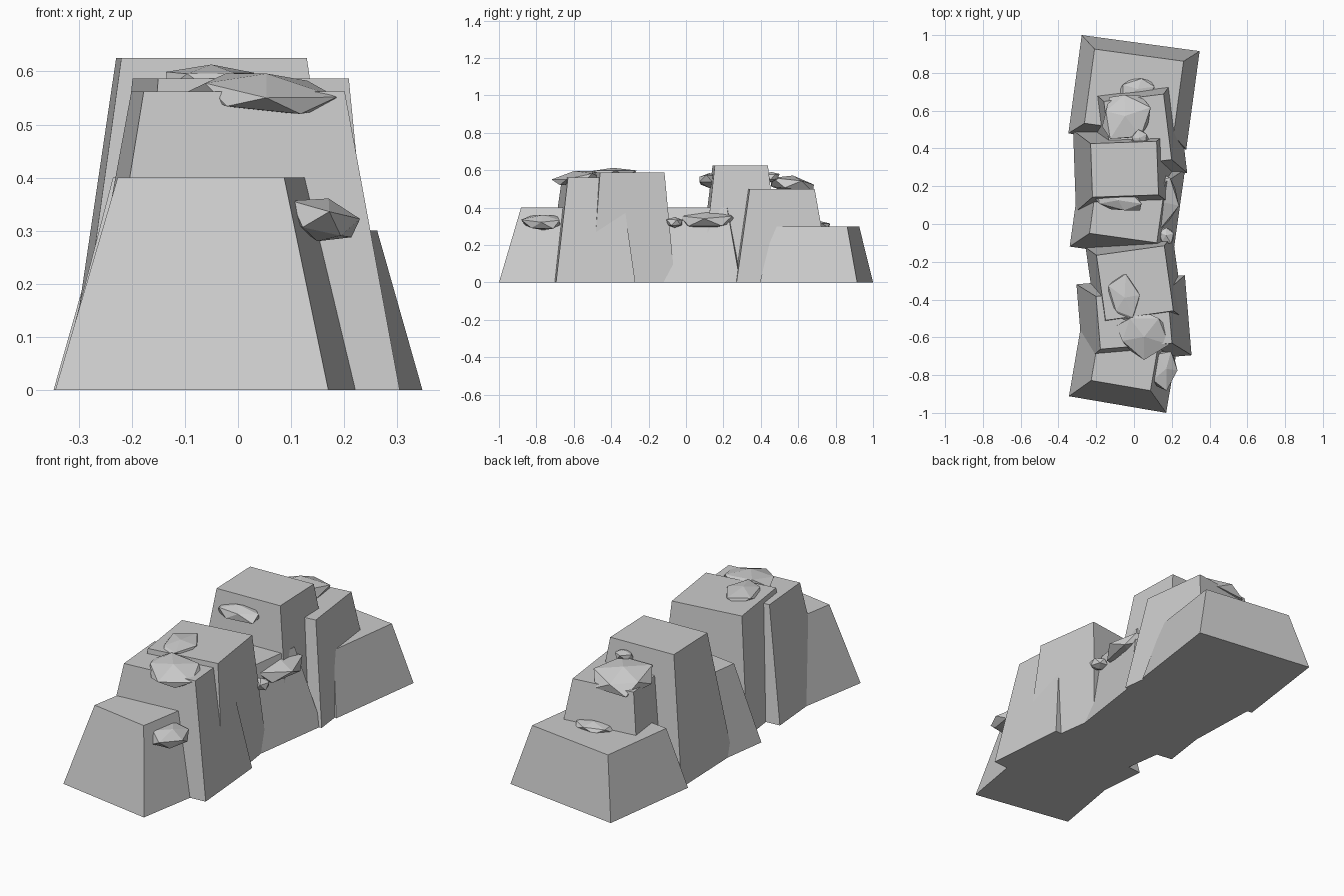
import bpy, bmesh, math, random
from mathutils import Vector, Matrix

if "Cube" in bpy.data.objects:
    bpy.data.objects.remove(bpy.data.objects["Cube"])

random.seed(4)


def block(name, center, size, height, taper, turn):
    """Four-sided tapered rock slab standing on the ground."""
    bm = bmesh.new()
    bmesh.ops.create_cube(bm, size=1)
    for v in bm.verts:
        k = taper if v.co.z > 0 else 1.0
        v.co = Vector((v.co.x * size[0] * k, v.co.y * size[1] * k, (v.co.z + 0.5) * height))
    mat = Matrix.Translation((*center, 0)) @ Matrix.Rotation(math.radians(turn), 4, 'Z')
    bmesh.ops.transform(bm, matrix=mat, verts=bm.verts)
    finish(name, bm)


def boulder(name, center, half, turn=0, tilt=(0, 0)):
    """Flattened, faceted stone with uneven corners."""
    bm = bmesh.new()
    bmesh.ops.create_icosphere(bm, subdivisions=1, radius=1)
    for v in bm.verts:
        v.co *= random.uniform(0.85, 1.15)
        v.co = Vector([c * h for c, h in zip(v.co, half)])
    rot = (Matrix.Rotation(math.radians(turn), 4, 'Z')
           @ Matrix.Rotation(math.radians(tilt[0]), 4, 'X')
           @ Matrix.Rotation(math.radians(tilt[1]), 4, 'Y'))
    bmesh.ops.transform(bm, matrix=Matrix.Translation(center) @ rot, verts=bm.verts)
    finish(name, bm)


def finish(name, bm):
    bmesh.ops.recalc_face_normals(bm, faces=bm.faces)
    me = bpy.data.meshes.new(name)
    bm.to_mesh(me)
    bm.free()
    bpy.context.collection.objects.link(bpy.data.objects.new(name, me))


# Ridge of overlapping tapered slabs, front to back
block("front_slab", (-0.043, -0.698), (0.522, 0.523), 0.40, 0.61, -9.7)
block("front_tall_slab", (0.0, -0.507), (0.576, 0.425), 0.562, 0.66, 4.8)
block("middle_tall_slab", (0.005, -0.3125), (0.465, 0.446), 0.587, 0.78, 8)
block("saddle_slab", (-0.035, 0.085), (0.548, 0.49), 0.40, 0.657, -8)
block("peak_slab", (-0.05, 0.29), (0.53, 0.43), 0.625, 0.66, 2)
block("back_step_slab", (0.02, 0.495), (0.465, 0.51), 0.50, 0.685, 7)
block("back_slab", (0.0, 0.6975), (0.63, 0.525), 0.30, 0.755, -7.75)

# Loose stones lodged on ledges and side faces
boulder("front_side_stone", (0.16, -0.765, 0.32), (0.075, 0.12, 0.045), -8, (0, 15))
boulder("front_top_stone", (0.05, -0.59, 0.557), (0.15, 0.13, 0.036), -20, (8, 9))
boulder("middle_top_stone", (-0.05, -0.39, 0.583), (0.09, 0.13, 0.032), 10)
boulder("saddle_large_stone", (0.13, 0.12, 0.34), (0.11, 0.17, 0.05), -12, (0, 12))
boulder("saddle_small_stone", (0.17, -0.06, 0.32), (0.045, 0.05, 0.032), 15)
boulder("peak_front_stone", (-0.08, 0.125, 0.545), (0.15, 0.065, 0.042), -8, (0, -6))
boulder("step_top_stone", (-0.045, 0.565, 0.518), (0.14, 0.14, 0.05), 20, (-8, 0))
boulder("peak_back_stone", (0.03, 0.455, 0.565), (0.05, 0.045, 0.03), 30)
boulder("back_ledge_stone", (0.02, 0.715, 0.305), (0.115, 0.07, 0.026), 8)
